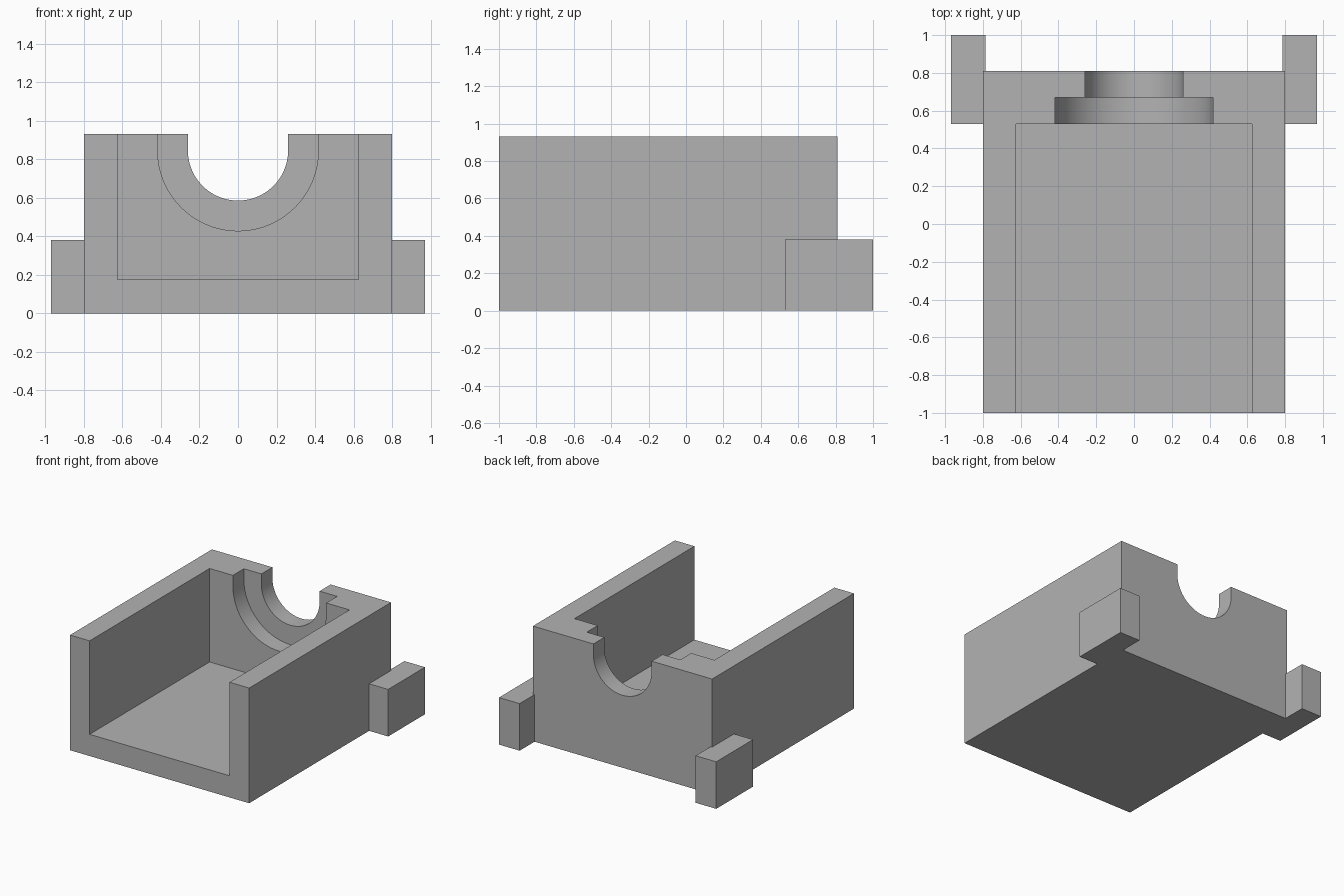
import bpy, bmesh, math
from mathutils import Matrix

cube = bpy.data.objects.get("Cube")
if cube:
    bpy.data.objects.remove(cube, do_unlink=True)

HEIGHT, FRONT, BACK = 0.93, -1.0, 0.81
STEP_1, STEP_2 = 0.53, 0.67
ARC_Z = 0.845

grey = bpy.data.materials.new("plain grey")
grey.use_nodes = True
colour = (0.45, 0.45, 0.45, 1)
grey.diffuse_color = colour
grey.node_tree.nodes["Principled BSDF"].inputs["Base Color"].default_value = colour


def add_object(name, bm):
    bmesh.ops.recalc_face_normals(bm, faces=bm.faces[:])
    mesh = bpy.data.meshes.new(name)
    bm.to_mesh(mesh)
    bm.free()
    mesh.materials.append(grey)
    bpy.context.collection.objects.link(bpy.data.objects.new(name, mesh))


def square_path(x, z):
    """Square U, open at the top."""
    return [(-x, HEIGHT), (-x, z), (x, z), (x, HEIGHT)]


def round_path(radius, steps=48):
    """Half circle with straight sides, open at the top."""
    angles = [math.pi * (1 + i / steps) for i in range(steps + 1)]
    arc = [(radius * math.cos(a), ARC_Z + radius * math.sin(a)) for a in angles]
    return [(-radius, HEIGHT)] + arc + [(radius, HEIGHT)]


# Housing: outer shell, cavity, stepped recess and bore, each a U-shaped
# path swept between two depths and joined to the next by a flat face
sweeps = [
    (square_path(0.8, 0), BACK, FRONT),
    (square_path(0.625, 0.175), FRONT, STEP_1),
    (round_path(0.417), STEP_1, STEP_2),
    (round_path(0.26), STEP_2, BACK),
]
bm = bmesh.new()
rows = [[bm.verts.new((x, y, z)) for x, z in path]
        for path, start, end in sweeps for y in (start, end)]
for i, row in enumerate(rows):
    following = rows[(i + 1) % len(rows)]
    if i % 2 == 0:
        for j in range(len(row) - 1):
            wall = bm.faces.new((row[j], row[j + 1], following[j + 1], following[j]))
            wall.smooth = len(row) > 4
    else:
        bm.faces.new(row + following[::-1])

# Rims along the top of both sides
bm.faces.new([row[0] for row in rows])
bm.faces.new([row[-1] for row in rows])
bmesh.ops.recalc_face_normals(bm, faces=bm.faces[:])
for edge in bm.edges:
    edge.smooth = edge.calc_face_angle(math.pi) < math.radians(20)
add_object("housing", bm)

# Lugs at the rear corners
for side, name in ((1, "left_lug"), (-1, "right_lug")):
    bm = bmesh.new()
    place = Matrix.Translation((side * 0.878, 0.765, 0.19))
    size = Matrix.Diagonal((0.184, 0.47, 0.38, 1))
    bmesh.ops.create_cube(bm, size=1, matrix=place @ size)
    add_object(name, bm)
